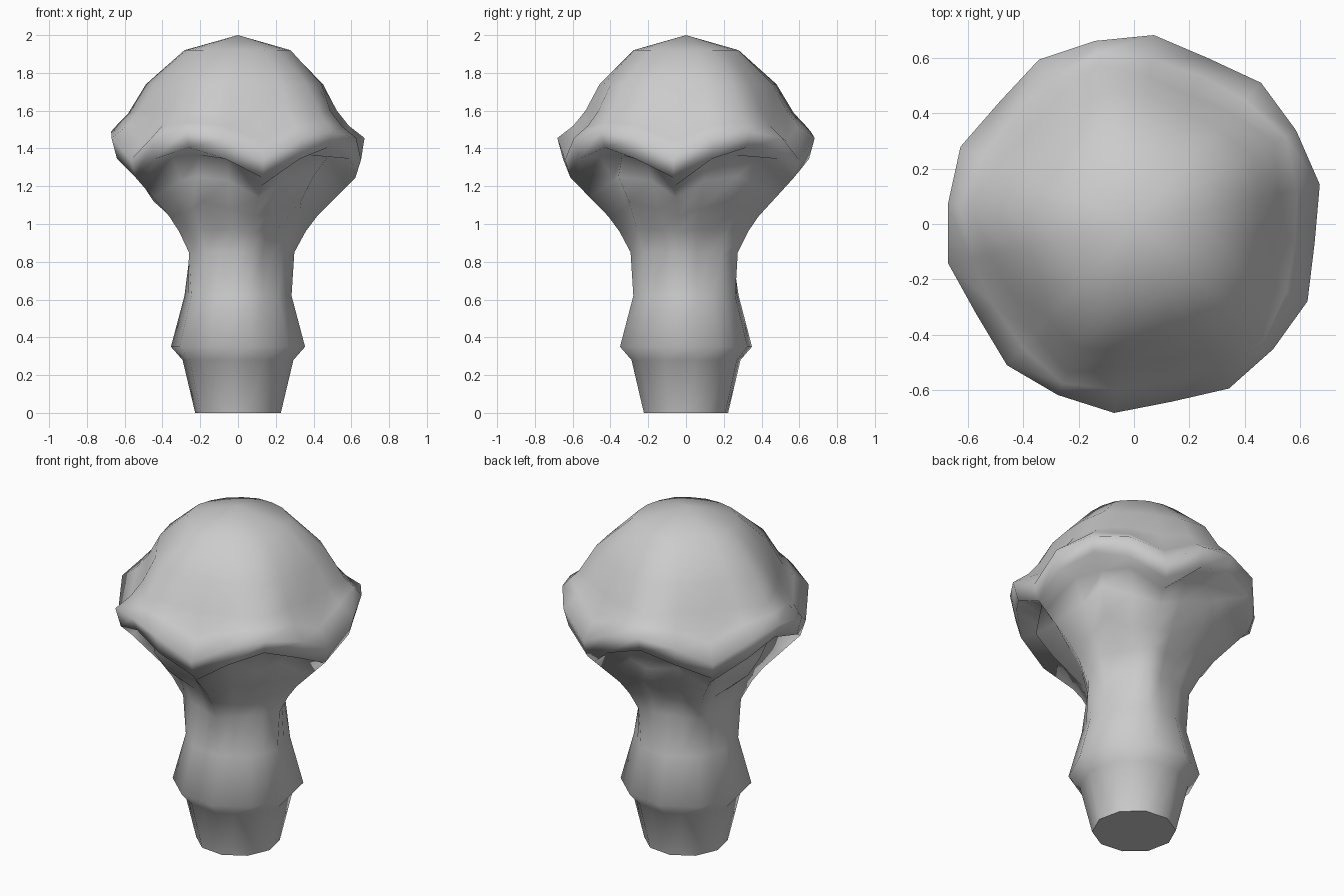
import bpy
import bmesh
import math
from mathutils import Vector

LOBES = 5
RIB_ANGLE = math.radians(-78)
QUARTER = math.radians(18)

default_cube = bpy.data.objects.get("Cube")
if default_cube:
    bpy.data.objects.remove(default_cube, do_unlink=True)


def make_material(name, value):
    material = bpy.data.materials.new(name)
    material.use_nodes = True
    colour = (value, value, value, 1)
    material.diffuse_color = colour
    shader = next(n for n in material.node_tree.nodes if n.type == 'BSDF_PRINCIPLED')
    shader.inputs["Base Color"].default_value = colour
    return material


# Stem rings (radius, height), shared by every column
stem = [(.228, 0), (.295, .28), (.357, .35), (.285, .62)]

# Profiles continuing upward: neck, alcove, rim lip, dome
rib_profile = [(.3, .85), (.36, .96), (.42, 1.04), (.52, 1.14), (.58, 1.2),
               (.625, 1.245), (.655, 1.34), (.585, 1.44), (.505, 1.58), (.445, 1.74), (.28, 1.92)]
flank_profile = [(.26, .85), (.3, .97), (.36, 1.08), (.45, 1.23), (.52, 1.355),
                 (.655, 1.345), (.685, 1.455), (.6, 1.52), (.535, 1.6), (.46, 1.74), (.28, 1.92)]
arch_profile = [(.25, .85), (.28, .97), (.45, 1.12), (.535, 1.25), (.505, 1.365),
                (.64, 1.405), (.675, 1.49), (.63, 1.54), (.585, 1.585), (.49, 1.74), (.285, 1.92)]


def build_column(bm, profile, angle, stem_scale):
    points = [(r * stem_scale, z) for r, z in stem] + profile
    return [bm.verts.new((r * math.cos(angle), r * math.sin(angle), z)) for r, z in points]


# Lobed cap and stem lofted as one skin
bm = bmesh.new()
cycle = [(rib_profile, 1), (flank_profile, math.cos(QUARTER)),
         (arch_profile, 1), (flank_profile, math.cos(QUARTER))]
columns = []
for i in range(LOBES * len(cycle)):
    profile, scale = cycle[i % len(cycle)]
    columns.append(build_column(bm, profile, RIB_ANGLE + i * QUARTER, scale))

crown = bm.verts.new(Vector((0, 0, 2)))
for left, right in zip(columns, columns[1:] + columns[:1]):
    for low in range(len(left) - 1):
        bm.faces.new((left[low], right[low], right[low + 1], left[low + 1]))
    bm.faces.new((left[-1], right[-1], crown))

# Flat base with a crisp edge, smooth skin elsewhere
base = bm.faces.new([column[0] for column in reversed(columns)])
bmesh.ops.recalc_face_normals(bm, faces=bm.faces)
for face in bm.faces:
    face.smooth = True
for edge in base.edges:
    edge.smooth = False

mesh = bpy.data.meshes.new("lobed_mushroom")
bm.to_mesh(mesh)
bm.free()
mushroom = bpy.data.objects.new("lobed_mushroom", mesh)
bpy.context.collection.objects.link(mushroom)
mesh.materials.append(make_material("plain grey", .6))
